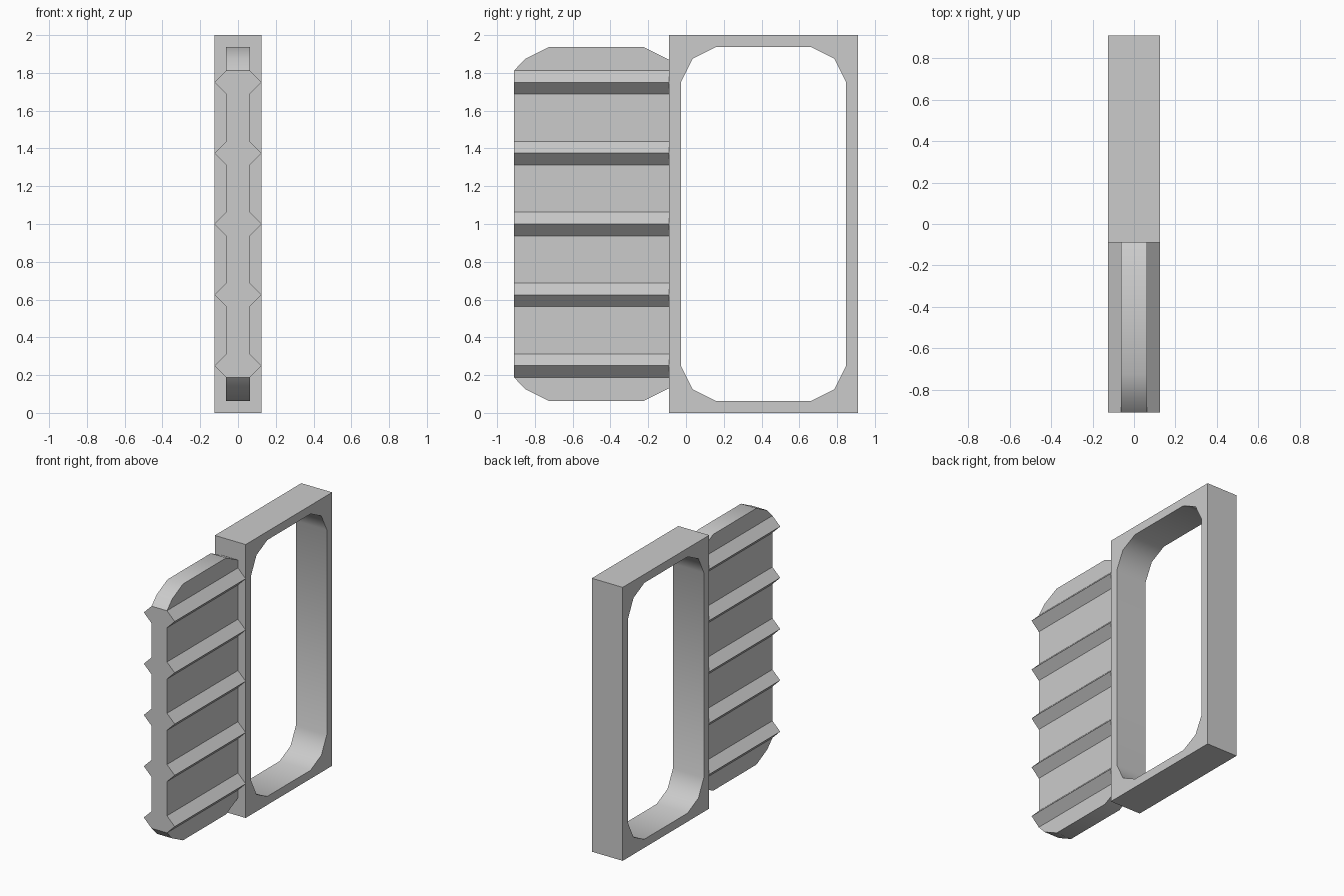
import bpy, bmesh, math
from mathutils import Vector

if "Cube" in bpy.data.objects:
    bpy.data.objects.remove(bpy.data.objects["Cube"])


def prism(bm, profile, axis, start, end):
    """Extrude a closed profile along x (points are y, z) or y (points are x, z)."""
    def place(p, d):
        return (d, p[0], p[1]) if axis == 'x' else (p[0], d, p[1])
    a = [bm.verts.new(place(p, start)) for p in profile]
    b = [bm.verts.new(place(p, end)) for p in profile]
    faces = [bm.faces.new(a), bm.faces.new(b[::-1])]
    n = len(profile)
    for i in range(n):
        j = (i + 1) % n
        faces.append(bm.faces.new((a[i], b[i], b[j], a[j])))
    return faces


def finish(bm, name):
    bmesh.ops.recalc_face_normals(bm, faces=bm.faces[:])
    mesh = bpy.data.meshes.new(name)
    bm.to_mesh(mesh)
    bm.free()
    obj = bpy.data.objects.new(name, mesh)
    bpy.context.collection.objects.link(obj)
    return obj


def activate(obj):
    bpy.ops.object.select_all(action='DESELECT')
    obj.select_set(True)
    bpy.context.view_layer.objects.active = obj


HALF = 0.125       # half thickness of frame and rib tips
CORE = 0.0625      # half thickness of the panel
MID_Y = 0.41       # centre of the frame
JOIN_Y = -0.09     # where panel meets frame
END_Y = -0.91

# Outer frame block with a faceted round-cornered opening
bm = bmesh.new()
prism(bm, [(JOIN_Y, 0), (0.91, 0), (0.91, 2), (JOIN_Y, 2)], 'x', -HALF, HALF)
frame = finish(bm, "frame")

corner = [(0.4375, 0.75), (0.375, 0.875), (0.25, 0.9375)]
opening = []
for sy, sz, order in ((1, 1, 1), (-1, 1, -1), (-1, -1, 1), (1, -1, -1)):
    opening += [(MID_Y + sy * y, 1 + sz * z) for y, z in corner[::order]]
bm = bmesh.new()
prism(bm, opening, 'x', -0.3, 0.3)
cutter = finish(bm, "opening_cutter")
cutter.hide_render = True

activate(frame)
cut = frame.modifiers.new("opening", 'BOOLEAN')
cut.operation = 'DIFFERENCE'
cut.solver = 'EXACT'
cut.object = cutter
bpy.ops.object.modifier_apply(modifier=cut.name)
bpy.data.objects.remove(cutter)

# Ribbed panel: core profile with five ridges per side
side = []
for i in range(5):
    z = 0.25 + 0.375 * i
    side += [(CORE, z - 0.0625), (HALF, z), (CORE, z + 0.0625)]
bm = bmesh.new()
faces = prism(bm, side + [(-x, z) for x, z in reversed(side)], 'y', END_Y, JOIN_Y)

# Chamfered top and bottom edges of the panel, mirrored about z = 1
cap = [(END_Y, 1.8125), (-0.85, 1.875), (-0.725, 1.9375),
       (-0.225, 1.9375), (JOIN_Y, 1.87), (JOIN_Y, 1.8125)]
faces += prism(bm, cap, 'x', -CORE, CORE)
faces += prism(bm, [(y, 2 - z) for y, z in cap], 'x', -CORE, CORE)

# Drop the internal faces at the seams and weld
seams = [f for f in faces
         if any(all(abs(v.co.z - s) < 1e-4 for v in f.verts) for s in (0.1875, 1.8125))]
bmesh.ops.delete(bm, geom=seams, context='FACES_ONLY')
bmesh.ops.remove_doubles(bm, verts=bm.verts[:], dist=1e-4)
panel = finish(bm, "ribbed_panel")

for obj in (frame, panel):
    activate(obj)
    bpy.ops.object.shade_smooth_by_angle(angle=math.radians(40))
